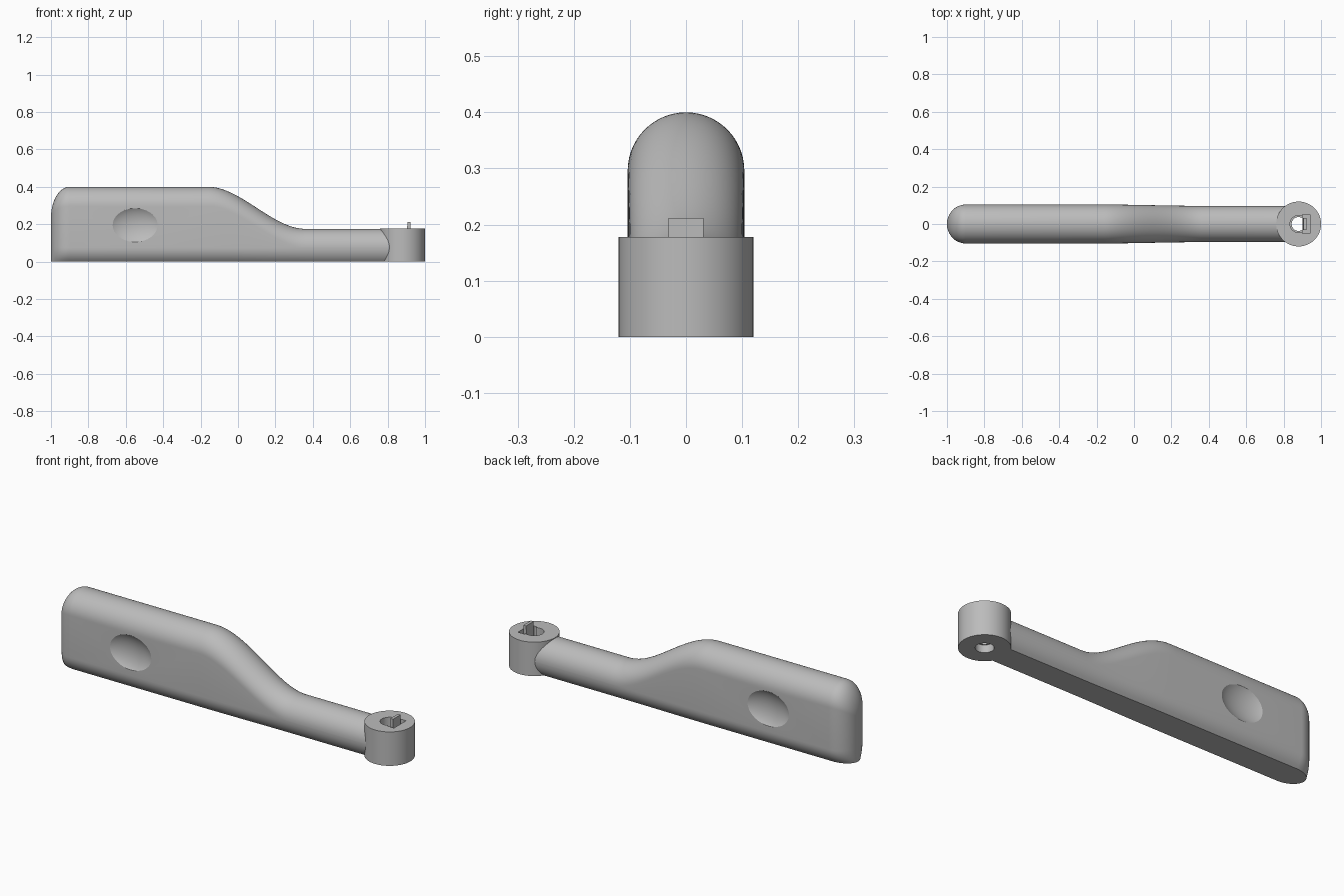
import bpy, bmesh
from math import sin, cos, pi, sqrt, radians

cube = bpy.data.objects.get("Cube")
if cube:
    bpy.data.objects.remove(cube, do_unlink=True)

grey = bpy.data.materials.new("plain grey")
grey.use_nodes = True
grey.diffuse_color = (0.5, 0.5, 0.5, 1)
grey.node_tree.nodes["Principled BSDF"].inputs["Base Color"].default_value = (0.5, 0.5, 0.5, 1)

WIDE, SLIM = 0.104, 0.097     # half widths of grip and arm
TALL, LOW = 0.4, 0.175        # heights of grip and arm
PIVOT = 0.88                  # x of the hub axis


def make_object(name, bm):
    bmesh.ops.recalc_face_normals(bm, faces=bm.faces)
    mesh = bpy.data.meshes.new(name)
    bm.to_mesh(mesh)
    bm.free()
    mesh.materials.append(grey)
    obj = bpy.data.objects.new(name, mesh)
    bpy.context.collection.objects.link(obj)
    return obj


def activate(obj):
    bpy.ops.object.select_all(action='DESELECT')
    obj.select_set(True)
    bpy.context.view_layer.objects.active = obj


def cylinder(name, radius, z0, z1):
    bm = bmesh.new()
    bmesh.ops.create_cone(bm, cap_ends=True, segments=64, radius1=radius,
                          radius2=radius, depth=z1 - z0)
    bmesh.ops.translate(bm, verts=bm.verts, vec=(PIVOT, 0, (z0 + z1) / 2))
    return make_object(name, bm)


def box(name, x0, x1, half_y, z0, z1):
    bm = bmesh.new()
    bmesh.ops.create_cube(bm, size=1)
    bmesh.ops.scale(bm, verts=bm.verts, vec=(x1 - x0, 2 * half_y, z1 - z0))
    bmesh.ops.translate(bm, verts=bm.verts, vec=((x0 + x1) / 2, 0, (z0 + z1) / 2))
    return make_object(name, bm)


def cut(obj, cutter):
    cutter.hide_render = True
    mod = obj.modifiers.new("cut", 'BOOLEAN')
    mod.operation, mod.solver, mod.object = 'DIFFERENCE', 'EXACT', cutter
    activate(obj)
    bpy.ops.object.modifier_apply(modifier=mod.name)
    bpy.data.objects.remove(cutter, do_unlink=True)


def smooth(obj, angle):
    activate(obj)
    bpy.ops.object.shade_smooth_by_angle(angle=radians(angle))


def section(bm, x, half, top):
    """Arched top, straight sides, tucked-in lower edges and a flat base."""
    base, low = top - half, 0.075
    right = [(0.65 + 0.35 * sin(a), low * (1 - cos(a)))
             for a in (pi / 2 * i / 6 for i in range(7))]
    # lower tuck is an arc that leaves the side vertically
    right = [(sqrt(1 - (0.74 * (1 - i / 6)) ** 2), low * i / 6) for i in range(7)]
    arch = [(cos(pi * i / 28), base + half * sin(pi * i / 28)) for i in range(29)]
    left = [(-y, z) for y, z in reversed(right)]
    return [bm.verts.new((x, y * half, z)) for y, z in right + arch + left]


# Handle body: rounded end, tall grip, S-shaped shoulder, slim arm
stations = []
for i in range(17):
    a = pi / 2 * (1 - i / 16)
    stations.append((-0.9 - 0.1 * sin(a), WIDE * cos(a), 0.235 + (TALL - 0.235) * cos(a)))
for i in range(33):
    t = i / 32
    s = t * t * (3 - 2 * t)
    stations.append((-0.16 + 0.52 * t, WIDE + (SLIM - WIDE) * s, TALL + (LOW - TALL) * s))
stations.append((0.825, SLIM, LOW))

bm = bmesh.new()
rings = [section(bm, *s) for s in stations]
for r0, r1 in zip(rings, rings[1:]):
    for j in range(len(r0)):
        k = (j + 1) % len(r0)
        bm.faces.new((r0[j], r0[k], r1[k], r1[j]))
bm.faces.new(rings[-1])
bmesh.ops.remove_doubles(bm, verts=bm.verts, dist=0.00001)
handle = make_object("handle_body", bm)

# Thumb dimples on both sides of the grip
for side in (-1, 1):
    bm = bmesh.new()
    bmesh.ops.create_uvsphere(bm, u_segments=64, v_segments=32, radius=1)
    bmesh.ops.scale(bm, verts=bm.verts, vec=(0.163, 0.08, 0.122))
    bmesh.ops.translate(bm, verts=bm.verts, vec=(-0.55, side * (WIDE + 0.054), 0.195))
    cut(handle, make_object("dimple_cutter", bm))
smooth(handle, 20)

# Round hub with a stepped bore and a slot for the catch
hub = cylinder("hub", 0.12, 0, 0.178)
cut(hub, cylinder("bore_cutter", 0.037, -0.1, 0.3))
cut(hub, cylinder("upper_bore_cutter", 0.046, 0.12, 0.3))
cut(hub, cylinder("lower_bore_cutter", 0.043, -0.1, 0.04))
cut(hub, box("slot_cutter", 0.9, 0.94, 0.05, 0.1, 0.3))
smooth(hub, 30)

# Upright catch standing in the slot
catch = box("catch", 0.9, 0.922, 0.031, 0.09, 0.212)
for v in catch.data.vertices:
    if v.co.z > 0.2 and v.co.x < 0.91:
        v.co.x += 0.006
